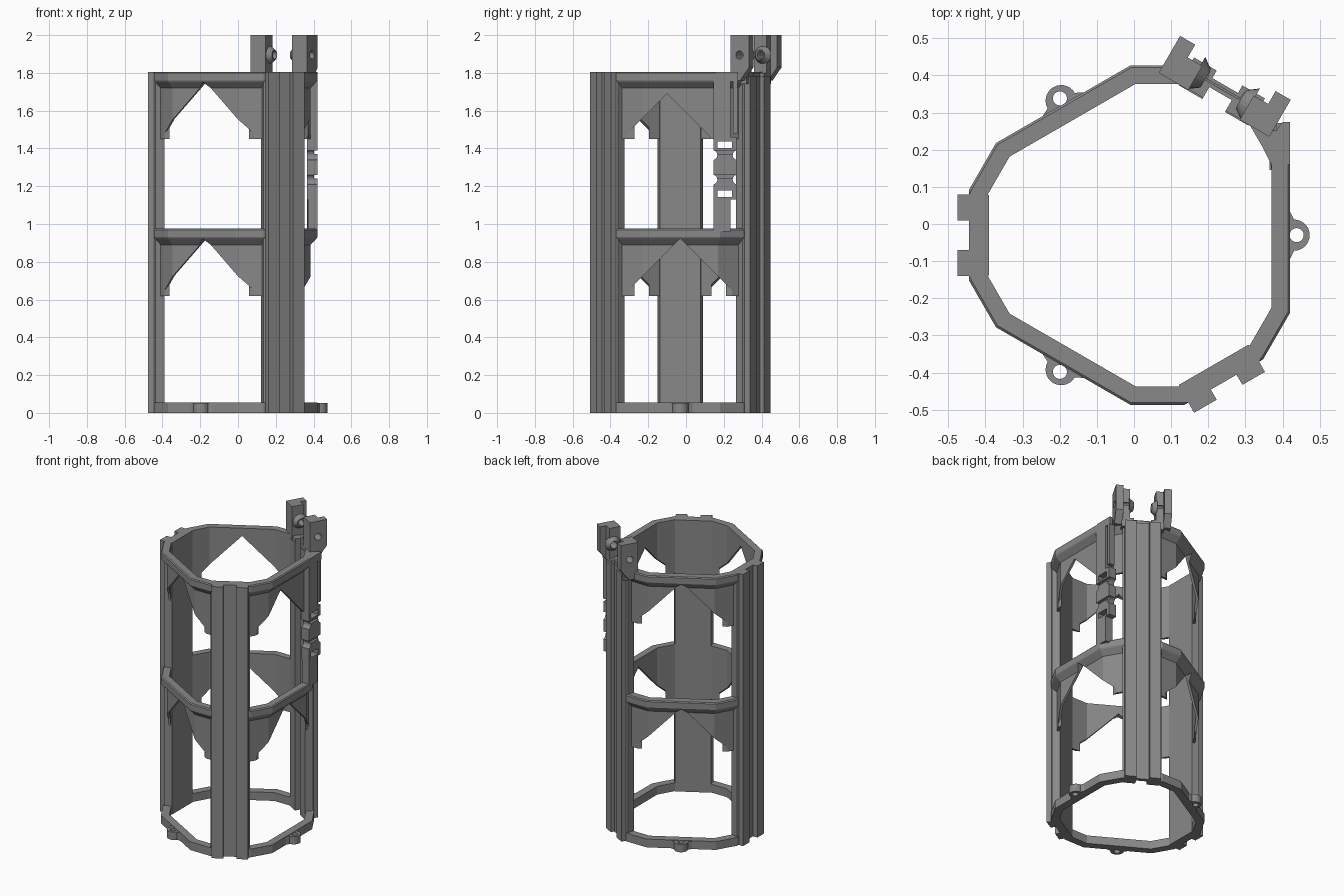
import bpy, bmesh, math
from mathutils import Vector

if "Cube" in bpy.data.objects:
    bpy.data.objects.remove(bpy.data.objects["Cube"])

CX, CY = 0.013, -0.03            # axis of the frame
TOP = 1.805

grey = bpy.data.materials.new("plain grey")
grey.diffuse_color = (0.25, 0.25, 0.25, 1)
grey.use_nodes = True
grey.node_tree.nodes["Principled BSDF"].inputs["Base Color"].default_value = grey.diffuse_color


def local(ang, t, r, z):
    """Point on a side facing ang: t sideways, r outward."""
    a = math.radians(ang)
    return Vector((CX + r * math.cos(a) - t * math.sin(a),
                   CY + r * math.sin(a) + t * math.cos(a), z))


def mesh_object(name, verts, faces):
    bm = bmesh.new()
    vs = [bm.verts.new(v) for v in verts]
    for f in faces:
        bm.faces.new([vs[i] for i in f])
    bmesh.ops.recalc_face_normals(bm, faces=bm.faces)
    me = bpy.data.meshes.new(name)
    bm.to_mesh(me)
    bm.free()
    me.materials.append(grey)
    ob = bpy.data.objects.new(name, me)
    bpy.context.collection.objects.link(ob)
    return ob


def prism(name, bottom, top):
    n = len(bottom)
    sides = [(i, (i + 1) % n, n + (i + 1) % n, n + i) for i in range(n)]
    return mesh_object(name, bottom + top, [tuple(range(n)), tuple(range(n, 2 * n))] + sides)


def upright(name, ang, tr, z0, z1):
    """Plan outline (t, r) raised from z0 to z1."""
    return prism(name, [local(ang, t, r, z0) for t, r in tr], [local(ang, t, r, z1) for t, r in tr])


def outward(name, ang, tz, r0, r1):
    """Elevation outline (t, z) pushed from r0 to r1."""
    return prism(name, [local(ang, t, r0, z) for t, z in tz], [local(ang, t, r1, z) for t, z in tz])


def sideways(name, ang, rz, t0, t1):
    """Side outline (r, z) pushed from t0 to t1."""
    return prism(name, [local(ang, t0, r, z) for r, z in rz], [local(ang, t1, r, z) for r, z in rz])


def rect(a0, b0, a1, b1):
    return [(a0, b0), (a1, b0), (a1, b1), (a0, b1)]


def disc(a, b, rad, n=20):
    return [(a + rad * math.cos(2 * math.pi * i / n), b + rad * math.sin(2 * math.pi * i / n)) for i in range(n)]


def cut(ob, cutters):
    bpy.context.view_layer.objects.active = ob
    for c in cutters:
        m = ob.modifiers.new("cut", 'BOOLEAN')
        m.operation = 'DIFFERENCE'
        m.solver = 'EXACT'
        m.object = c
        bpy.ops.object.modifier_apply(modifier=m.name)
        bpy.data.objects.remove(c)


def outline(off, z):
    """Twelve-sided outline whose three open sides lie closer in."""
    d = [(0.407 if k % 4 == 0 else 0.457) + off for k in range(12)]
    pts = []
    for k in range(12):
        t = (d[(k + 1) % 12] - d[k] * math.cos(math.pi / 6)) / math.sin(math.pi / 6)
        pts.append(local(30 * k, t, d[k], z))
    return pts


def ring(name, profile):
    verts, faces, n = [], [], len(profile)
    for off, z in profile:
        verts += outline(off, z)
    for j in range(n):
        for k in range(12):
            a, b, k2 = j * 12, ((j + 1) % n) * 12, (k + 1) % 12
            faces.append((a + k, a + k2, b + k2, b + k))
    return mesh_object(name, verts, faces)


def groove():
    return upright("groove_cutter", 60, rect(-0.035, 0.37, 0.035, 0.44), -0.1, 2.1)


# Bottom ring
cut(ring("bottom_ring", [(-.05, 0), (0, 0), (0, .055), (-.05, .055)]), [groove()])

# Middle and top rings, each with a thin gusset wall cut to inverted Vs
for name, z in (("middle_ring", 0.975), ("top_ring", TOP)):
    ob = ring(name, [(-.05, z - .355), (-.035, z - .355), (-.035, z - .085),
                     (-.004, z - .052), (0, z - .045), (0, z - .006), (-.006, z), (-.05, z)])
    cutters = [groove()]
    for ang in (0, 120, 240):
        tc, peak, h = 0, z - .052, .32
        if ang == 0 and name == "top_ring":
            tc, peak, h = -.07, z - .115, .245
        low = [(tc - h, peak - h), (tc + h, peak - h)]
        if h < .3:               # keep the wall beside the clip bar
            low = [(tc - h, peak - h), (tc - h, z - .4), (tc + h, z - .4), (tc + h, peak - h)]
        else:
            low = [low[0], (tc - h, peak - h - .05), (tc + h, peak - h - .05), low[1]]
        cutters.append(outward("gusset_cutter", ang, [(tc, peak)] + low, .33, .6))
    cut(ob, cutters)

# Three slotted pillars
for name, ang in (("left_pillar", 180), ("front_pillar", 300), ("back_pillar", 60)):
    slot = .465 if ang == 60 else .457
    half = [(.108, .403), (.12, .45), (.11, .457), (.11, .4885), (.04, .4885), (.04, slot)]
    ob = upright(name, ang, half + [(-t, r) for t, r in reversed(half)], 0, 1.78 if ang == 60 else TOP)
    if ang == 60:
        cut(ob, [groove()])

# Screw ears on the bottom ring
for i, ang in enumerate((0, 120, 240)):
    arc = [(.042 * math.cos(a), .418 + .042 * math.sin(a)) for a in [math.pi * k / 14 for k in range(15)]]
    ob = upright(f"screw_ear_{i + 1}", ang,
                 [(.075, .40), (.06, .409)] + arc + [(-.06, .409), (-.075, .40)], 0, .052)
    cut(ob, [upright("ear_hole", ang, disc(0, .425, .019), -.1, .2)])

# Hinge lugs on the back pillar
for name, s in (("hinge_lug_left", 1), ("hinge_lug_right", -1)):
    upright(name + "_foot", 60, [(s * .04, .411), (s * .13, .403), (s * .13, .48), (s * .055, .48)], 1.74, 1.80)
    body = sideways(name, 60, rect(.405, 1.76, .48, 2.0), s * .08, s * .13)
    fin = sideways(name + "_fin", 60, [(.425, 1.76), (.465, 1.76), (.52, 1.83), (.52, 2.0), (.405, 2.0),
                                       (.405, 1.78)], s * .125, s * .172)
    knob = prism(name + "_knob", [local(60, s * .085, r, z) for r, z in disc(.455, 1.895, .05)],
                 [local(60, s * .055, r, z) for r, z in disc(.455, 1.895, .028)])
    for ob in (body, fin, knob):
        cut(ob, [sideways("pin_hole", 60, disc(.46, 1.895, .022), s * .03, s * .2)])

# Clip bar on the right side
Y = -CY                          # sideways offset for world y on this side
upright("clip_bar", 0, [(.145 + Y, .357), (.145 + Y, .407), (.235 + Y, .407), (.235 + Y, .352)], .96, 1.14)
upright("clip_bar_upper", 0, [(.145 + Y, .357), (.145 + Y, .407), (.235 + Y, .407), (.235 + Y, .345)], 1.45, 1.77)
clip = outward("clip", 0, rect(.145 + Y, 1.13, .268 + Y, 1.46), .352, .407)
cutters = []
for z in (1.16, 1.42):
    cutters.append(outward("slot_cutter", 0, rect(.167 + Y, z - .018, .243 + Y, z + .018), .3, .5))
for z in (1.235, 1.365):
    for y in (.14, .273):
        cutters.append(outward("notch_cutter", 0, disc(y + Y, z, .026), .3, .5))
for z in (1.25, 1.38):
    cutters.append(outward("groove_cutter", 0, rect(.1 + Y, z - .01, .3 + Y, z + .01), .39, .5))
cut(clip, cutters)

# Corner of the top ring beside the hinge, with its hanging flange
upright("top_corner", 0, [(.16 + Y, .357), (.16 + Y, .407), (.275 + Y, .407), (.275 + Y, .387),
                          (.252 + Y, .37), (.252 + Y, .31)], 1.755, TOP)
upright("corner_flange", 0, rect(.25 + Y, .37, .272 + Y, .407), 1.48, 1.76)
